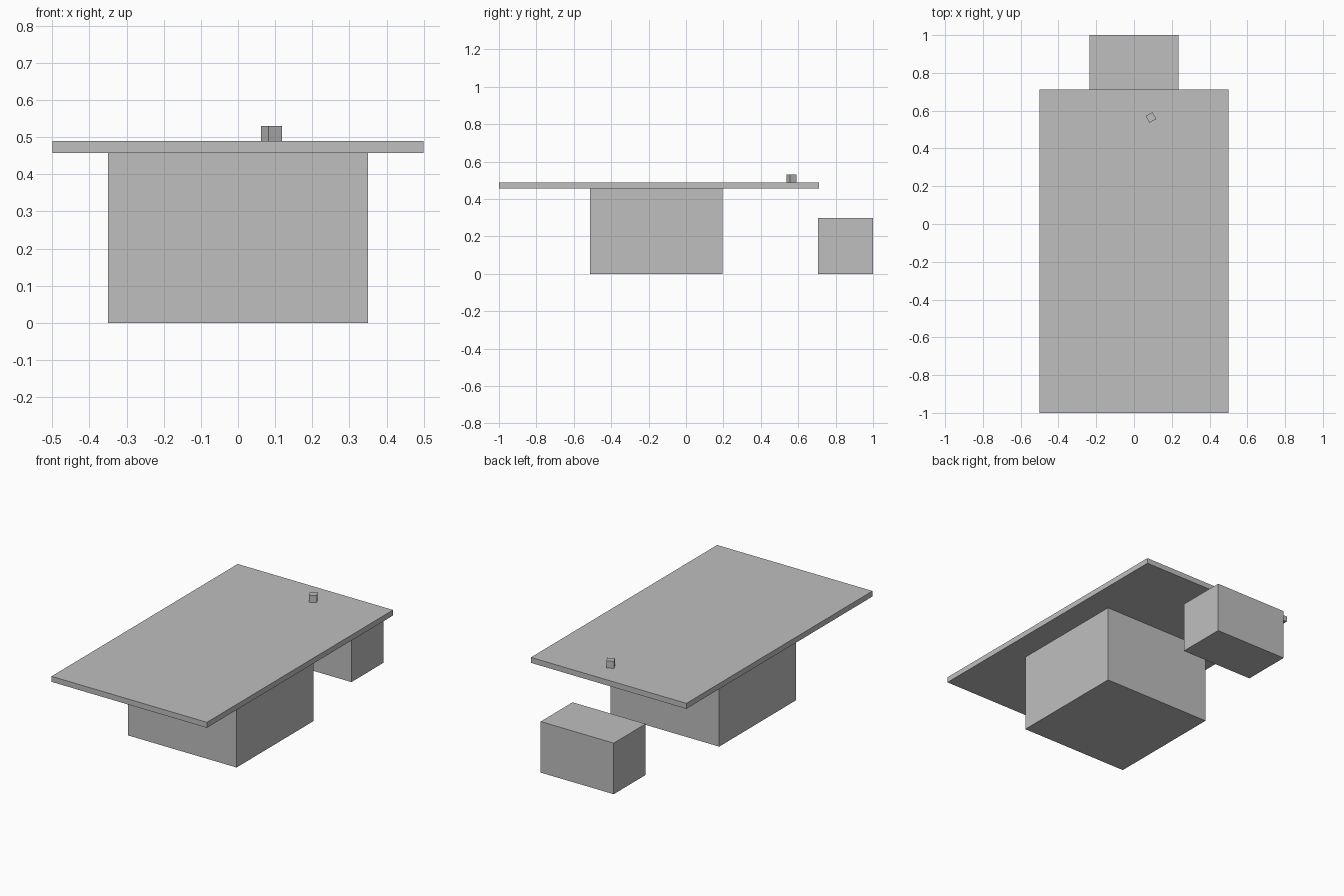
import bpy
from math import radians
from mathutils import Matrix
import bmesh

default = bpy.data.objects.get("Cube")
if default:
    bpy.data.objects.remove(default, do_unlink=True)

# Single plain grey for every part
grey = bpy.data.materials.new("light_grey")
grey.use_nodes = True
GREY = (0.52, 0.52, 0.52, 1)
grey.diffuse_color = GREY
grey.node_tree.nodes["Principled BSDF"].inputs["Base Color"].default_value = GREY


def box(name, size, x, y, bottom, turn=0):
    """Flat-sided box resting at the height 'bottom', turned about z."""
    mesh = bpy.data.meshes.new(name)
    bm = bmesh.new()
    bmesh.ops.create_cube(bm, size=1, matrix=Matrix.Diagonal((*size, 1)))
    bm.to_mesh(mesh)
    bm.free()
    mesh.materials.append(grey)
    obj = bpy.data.objects.new(name, mesh)
    obj.location = (x, y, bottom + size[2] / 2)
    obj.rotation_euler.z = radians(turn)
    bpy.context.collection.objects.link(obj)
    return obj


# Desk: solid pedestal under a long overhanging slab
BASE_H = 0.457
TOP_T = 0.032
box("pedestal", (0.70, 0.708, BASE_H), 0, -0.159, 0)
box("table_top", (1.0, 1.711, TOP_T), 0, -0.1445, BASE_H)

# Seat block behind the desk
box("seat", (0.47, 0.293, 0.297), 0, 0.8535, 0)

# Small turned block standing on the desk
box("small_block", (0.041, 0.041, 0.041), 0.09, 0.564, BASE_H + TOP_T, turn=29)
